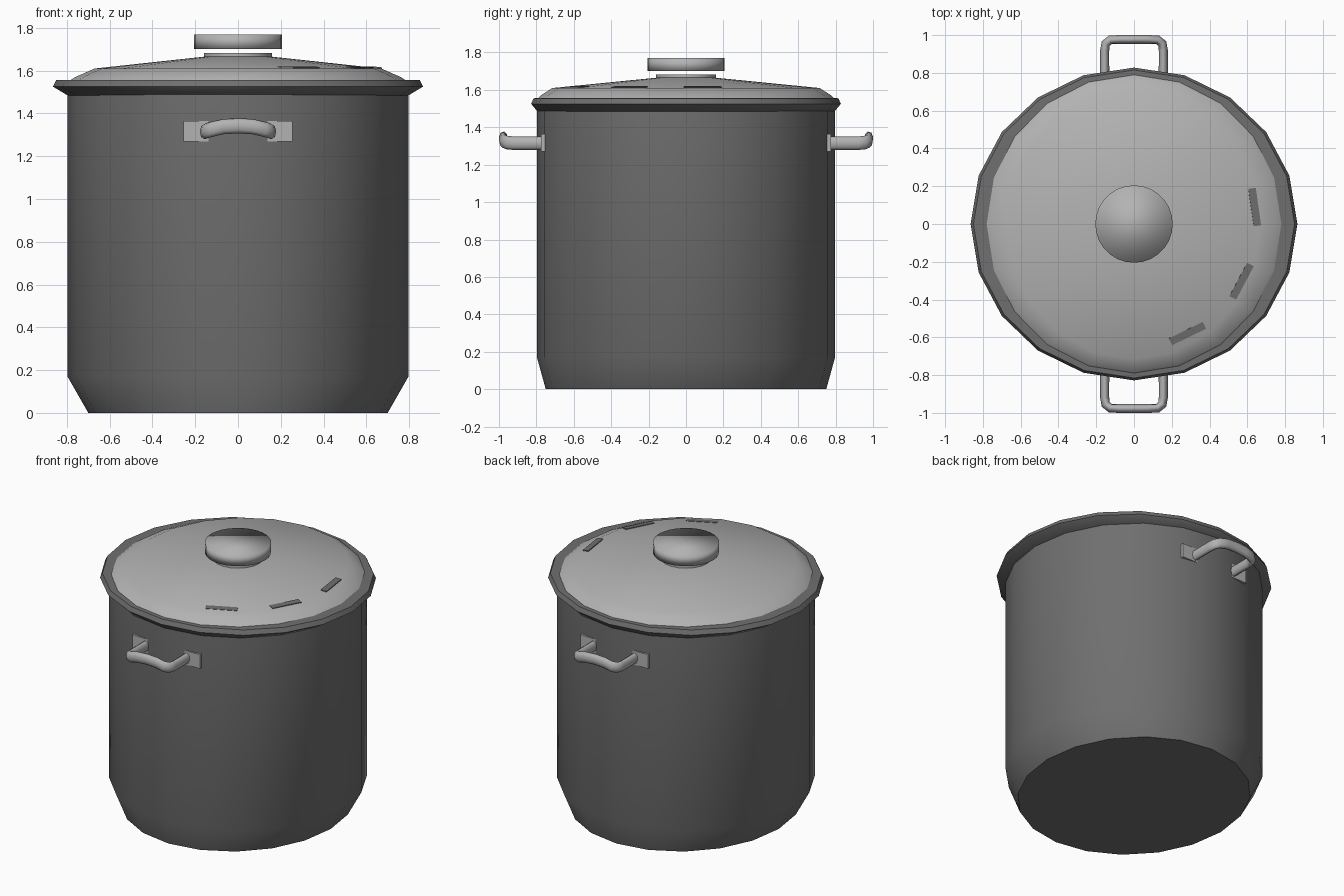
import bpy, bmesh
from math import sin, cos, pi, radians
from mathutils import Matrix

cube = bpy.data.objects.get("Cube")
if cube:
    bpy.data.objects.remove(cube, do_unlink=True)


def material(name, value):
    m = bpy.data.materials.new(name)
    m.use_nodes = True
    color = (value, value, value, 1)
    m.diffuse_color = color
    m.node_tree.nodes["Principled BSDF"].inputs["Base Color"].default_value = color
    return m


dark = material("dark steel", 0.16)
light = material("light steel", 0.45)


def finish(bm, name, mat, angle):
    bmesh.ops.recalc_face_normals(bm, faces=bm.faces)
    mesh = bpy.data.meshes.new(name)
    bm.to_mesh(mesh)
    bm.free()
    mesh.materials.append(mat)
    ob = bpy.data.objects.new(name, mesh)
    bpy.context.collection.objects.link(ob)
    shade(ob, angle)
    return ob


def shade(ob, angle):
    bpy.ops.object.select_all(action="DESELECT")
    ob.select_set(True)
    bpy.context.view_layer.objects.active = ob
    bpy.ops.object.shade_smooth_by_angle(angle=radians(angle))


def lathe(name, rings, mat, sides=20, angle=40):
    """Stack of elliptical rings (rx, ry, z), capped at both ends."""
    bm = bmesh.new()
    loops = [[bm.verts.new((rx * cos(2 * pi * i / sides), ry * sin(2 * pi * i / sides), z))
              for i in range(sides)] for rx, ry, z in rings]
    for a, b in zip(loops, loops[1:]):
        for i in range(sides):
            j = (i + 1) % sides
            bm.faces.new((a[i], a[j], b[j], b[i]))
    bm.faces.new(loops[0])
    bm.faces.new(loops[-1])
    return finish(bm, name, mat, angle)


def box(name, size, matrix, mat):
    bm = bmesh.new()
    bmesh.ops.create_cube(bm, size=1, matrix=matrix @ Matrix.Diagonal((*size, 1)))
    return finish(bm, name, mat, 20)


# Pot, with a chamfered foot, and its flared rim
lathe("pot_body", [(0.70, 0.75, 0), (0.797, 0.797, 0.17), (0.797, 0.797, 1.50)], dark, angle=50)
lathe("pot_rim", [(0.79, 0.79, 1.48), (0.865, 0.828, 1.525),
                  (0.85, 0.815, 1.555), (0.78, 0.78, 1.557)], dark, angle=50)

# Lid with a low collar, and the knob above it
lathe("lid", [(0.79, 0.795, 1.55), (0.765, 0.78, 1.568), (0.67, 0.715, 1.61), (0.16, 0.16, 1.665)], light)
lathe("lid_collar", [(0.16, 0.16, 1.655), (0.16, 0.16, 1.682)], light)
lathe("lid_knob", [(0.205, 0.205, 1.70), (0.205, 0.205, 1.77)], light, sides=28, angle=180)

# Steam slots on one side of the lid
for i, degrees in enumerate((8, -28, -64)):
    place = (Matrix.Rotation(radians(degrees), 4, "Z")
             @ Matrix.Translation((0.645, 0, 1.613))
             @ Matrix.Rotation(radians(6), 4, "Y"))
    box(f"steam_slot_{i + 1}", (0.04, 0.2, 0.009), place, dark)


# Handles: flat mounting plate and a bent, upright-oval bar
STRETCH = 1.5
HALF_PATH = [(0.155, 0.76, 1.315), (0.155, 0.92, 1.315), (0.15, 0.955, 1.318),
             (0.125, 0.975, 1.325), (0.07, 0.977, 1.338)]
path = HALF_PATH + [(0, 0.977, 1.342)] + [(-x, y, z) for x, y, z in reversed(HALF_PATH)]

for name, side in (("front", -1), ("back", 1)):
    box(name + "_handle_plate", (0.51, 0.02, 0.095),
        Matrix.Translation((0, side * 0.765, 1.317)), light)
    curve = bpy.data.curves.new(name + "_handle", "CURVE")
    curve.dimensions = "3D"
    curve.bevel_depth = 0.024
    curve.bevel_resolution = 2
    curve.use_fill_caps = True
    spline = curve.splines.new("POLY")
    spline.points.add(len(path) - 1)
    for point, (x, y, z) in zip(spline.points, path):
        point.co = (-side * x, side * y, z / STRETCH, 1)
    curve.materials.append(light)
    bar = bpy.data.objects.new(name + "_handle", curve)
    bpy.context.collection.objects.link(bar)
    bar.scale.z = STRETCH
    bpy.ops.object.select_all(action="DESELECT")
    bar.select_set(True)
    bpy.context.view_layer.objects.active = bar
    bpy.ops.object.convert(target="MESH")
    shade(bpy.context.object, 50)
